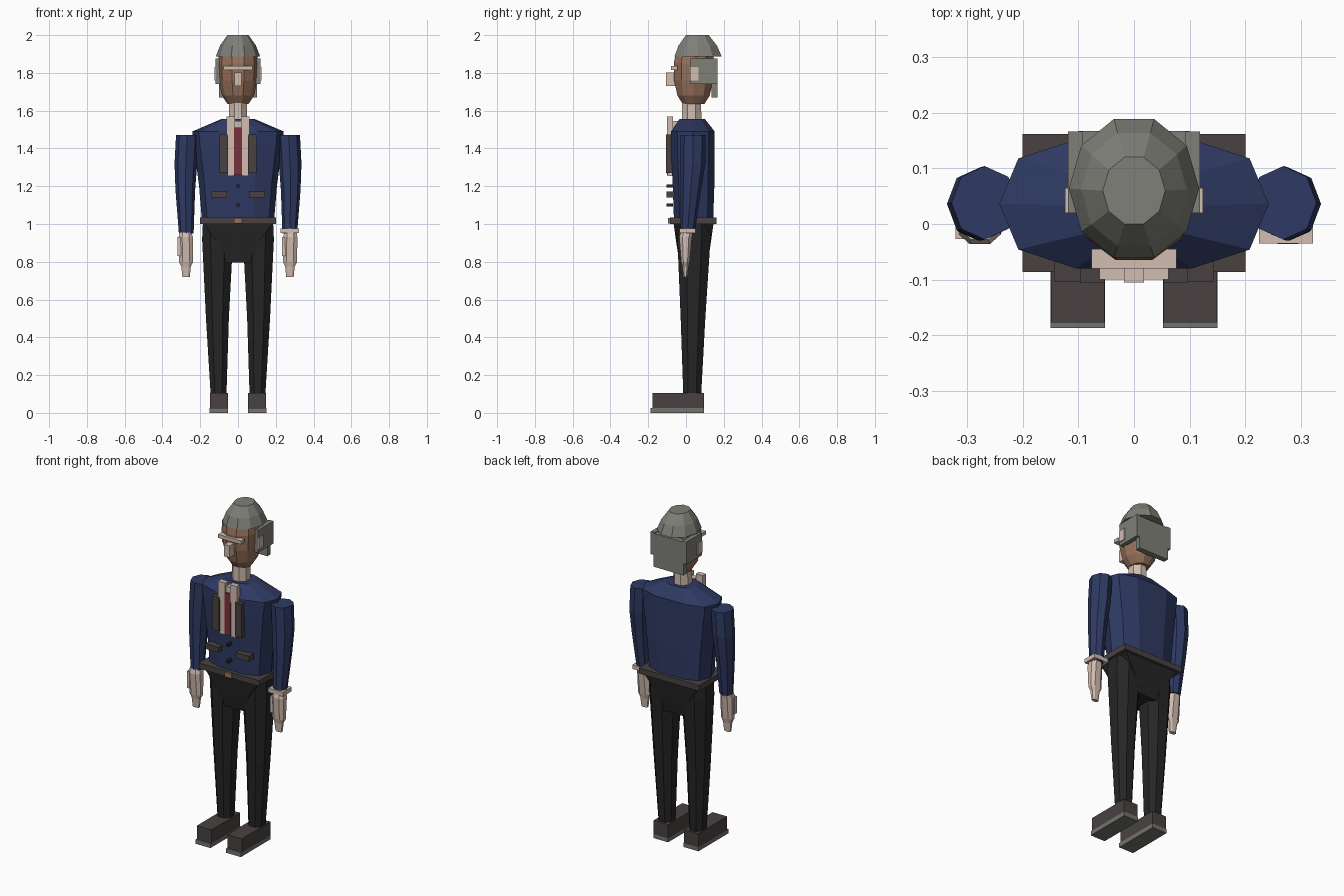
import bpy, bmesh, math


def material(name, rgb):
    m = bpy.data.materials.new(name)
    m.diffuse_color = (*rgb, 1)
    return m


NAVY = material("navy_cloth", (0.028, 0.042, 0.125))
BLACK = material("black_cloth", (0.019, 0.019, 0.019))
BROWN = material("dark_leather", (0.066, 0.055, 0.053))
SKIN = material("brown_skin", (0.31, 0.165, 0.105))
BEIGE = material("pale_beige", (0.64, 0.51, 0.44))
GREY = material("grey_hair", (0.215, 0.215, 0.19))
SOLE = material("sole_grey", (0.17, 0.17, 0.16))
RED = material("red_cloth", (0.21, 0.03, 0.045))


def finish(name, bm, mat):
    bmesh.ops.recalc_face_normals(bm, faces=bm.faces)
    me = bpy.data.meshes.new(name)
    bm.to_mesh(me)
    bm.free()
    me.materials.append(mat)
    ob = bpy.data.objects.new(name, me)
    bpy.context.collection.objects.link(ob)
    return ob


def loft(name, mat, sides, rings, power=1.0, turn=0.0):
    """Stack of rounded rings given as (z, centre x, centre y, radius x, radius y)."""
    bm = bmesh.new()
    loops = []
    for z, cx, cy, rx, ry in rings:
        loop = []
        for i in range(sides):
            a = 2 * math.pi * i / sides + turn
            c, s = math.cos(a), math.sin(a)
            c = math.copysign(abs(c) ** power, c)
            s = math.copysign(abs(s) ** power, s)
            loop.append(bm.verts.new((cx + rx * c, cy + ry * s, z)))
        loops.append(loop)
    for a, b in zip(loops, loops[1:]):
        for i in range(sides):
            j = (i + 1) % sides
            bm.faces.new((a[i], a[j], b[j], b[i]))
    bm.faces.new(loops[0][::-1])
    bm.faces.new(loops[-1])
    return finish(name, bm, mat)


def box(name, mat, x, y, z):
    bm = bmesh.new()
    bmesh.ops.create_cube(bm, size=1)
    for v in bm.verts:
        for k, (lo, hi) in enumerate((x, y, z)):
            v.co[k] = hi if v.co[k] > 0 else lo
    return finish(name, bm, mat)


def side_box(name, mat, s, x, y, z):
    return box(name, mat, sorted((s * x[0], s * x[1])), y, z)


# Jacket body
loft("jacket", NAVY, 10, [
    (1.03, 0, 0.04, 0.192, 0.108), (1.20, 0, 0.04, 0.206, 0.114),
    (1.40, 0, 0.036, 0.232, 0.12), (1.49, 0, 0.036, 0.242, 0.12),
    (1.555, 0, 0.033, 0.09, 0.07)], power=0.72)

# Neck, head and hair cap
loft("neck", BEIGE, 8, [(1.53, 0, 0.03, 0.053, 0.056),
                        (1.65, 0, 0.03, 0.05, 0.054)], turn=math.pi / 8)
loft("head", SKIN, 10, [
    (1.635, 0, 0.04, 0.055, 0.06), (1.68, 0, 0.04, 0.085, 0.09),
    (1.76, 0, 0.04, 0.102, 0.108), (1.85, 0, 0.04, 0.107, 0.11),
    (1.90, 0, 0.045, 0.10, 0.105)])
loft("hair_cap", GREY, 10, [
    (1.888, 0, 0.064, 0.117, 0.131), (1.945, 0, 0.062, 0.095, 0.107),
    (2.00, 0, 0.06, 0.056, 0.063)])
box("back_hair", GREY, (-0.1, 0.1), (0.135, 0.167), (1.67, 1.87))

# Face
box("brow", BEIGE, (-0.076, 0.076), (-0.08, -0.045), (1.816, 1.837))
box("nose", BEIGE, (-0.018, 0.018), (-0.105, -0.05), (1.73, 1.802))

# Shirt front and tie
box("tie", RED, (-0.02, 0.02), (-0.1, -0.07), (1.26, 1.51))
box("tie_knot", BEIGE, (-0.018, 0.018), (-0.09, -0.03), (1.51, 1.545))

# Belt, buckle and pelvis
box("belt", BROWN, (-0.2, 0.2), (-0.086, 0.162), (1.0, 1.034))
box("buckle", SKIN, (-0.022, 0.022), (-0.095, -0.08), (1.002, 1.032))
loft("pelvis", BLACK, 4, [
    (0.795, 0, 0.04, 0.125, 0.105), (0.88, 0, 0.04, 0.135, 0.125),
    (1.005, 0, 0.04, 0.255, 0.15)], turn=math.pi / 4)

# Jacket buttons
for z in (1.10, 1.20):
    box("button", BLACK, (-0.008, 0.008), (-0.104, -0.07), (z - 0.008, z + 0.008))

for s in (-1, 1):
    # Hair panels and ears
    side_box("side_hair", GREY, s, (0.092, 0.119), (0.02, 0.166), (1.74, 1.875))
    side_box("ear", BEIGE, s, (0.09, 0.124), (0.02, 0.065), (1.76, 1.83))

    # Collar, shirt, lapels and pockets
    side_box("shirt_panel", BEIGE, s, (0.02, 0.055), (-0.097, -0.07), (1.255, 1.52))
    side_box("collar", BEIGE, s, (0.016, 0.062), (-0.1, -0.07), (1.46, 1.568))
    side_box("lapel", BROWN, s, (0.053, 0.097), (-0.106, -0.07), (1.27, 1.473))
    side_box("pocket", BROWN, s, (0.057, 0.144), (-0.103, -0.06), (1.14, 1.172))

    # Sleeves
    loft("sleeve", NAVY, 8, [
        (0.95, s * 0.274, 0.008, 0.039, 0.038),
        (1.18, s * 0.279, 0.025, 0.052, 0.055),
        (1.32, s * 0.276, 0.036, 0.06, 0.066),
        (1.47, s * 0.268, 0.038, 0.06, 0.066)])

    # Hands
    loft("hand", BEIGE, 8, [
        (0.72, s * 0.275, -0.003, 0.021, 0.012),
        (0.775, s * 0.275, -0.003, 0.027, 0.018),
        (0.80, s * 0.275, -0.003, 0.04, 0.024),
        (0.93, s * 0.277, -0.002, 0.04, 0.036),
        (0.955, s * 0.277, 0.004, 0.034, 0.034)], power=0.8, turn=math.pi / 8)
    box("thumb", BEIGE, (s * 0.277 - 0.044, s * 0.277 - 0.025),
        (-0.027, -0.003), (0.83, 0.93))

    # Trouser legs
    loft("trouser_leg", BLACK, 8, [
        (0.10, s * 0.103, 0.033, 0.045, 0.051),
        (0.50, s * 0.109, 0.037, 0.065, 0.07),
        (0.92, s * 0.108, 0.042, 0.088, 0.094),
        (1.0, s * 0.108, 0.042, 0.084, 0.096)], power=0.9, turn=math.pi / 8)

    # Shoes
    side_box("shoe", BROWN, s, (0.053, 0.149), (-0.177, 0.094), (0.025, 0.105))
    side_box("shoe_sole", SOLE, s, (0.052, 0.15), (-0.187, 0.096), (0, 0.026))

# Shirt cuff
box("cuff", BEIGE, (0.225, 0.322), (-0.035, 0.05), (0.952, 0.977))
